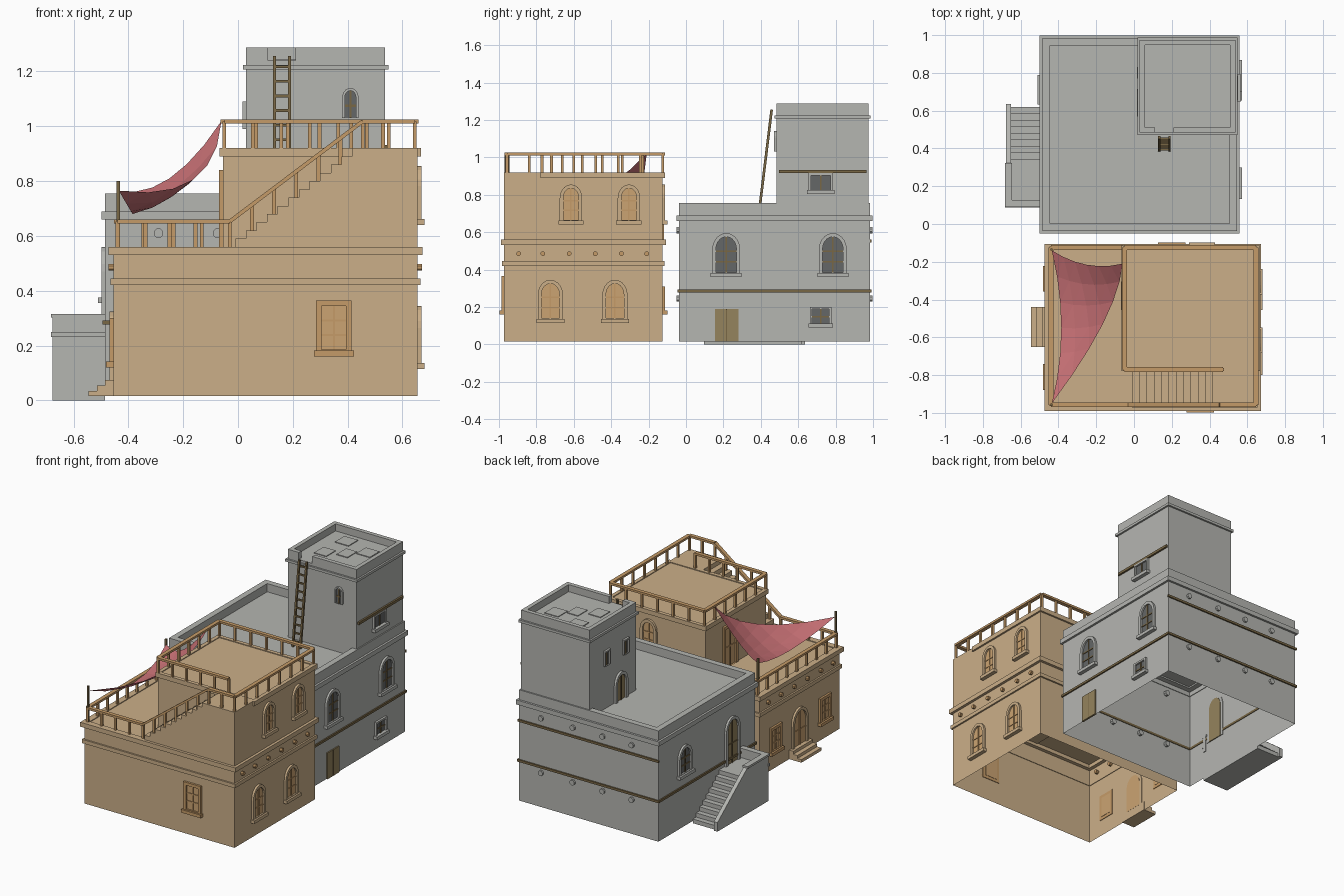
import bpy, bmesh, math
from mathutils import Matrix, Vector

if "Cube" in bpy.data.objects:
    bpy.data.objects.remove(bpy.data.objects["Cube"])

def mat(name, r, g, b):
    m = bpy.data.materials.new(name)
    m.diffuse_color = (r, g, b, 1)
    m.use_nodes = True
    m.node_tree.nodes["Principled BSDF"].inputs["Base Color"].default_value = m.diffuse_color
    return m

TAN = mat("tan_plaster", 0.60, 0.43, 0.25)
GRAY = mat("gray_plaster", 0.46, 0.465, 0.44)
ORANGE = mat("orange_wood", 0.56, 0.33, 0.14)
AMBER = mat("amber_panes", 0.60, 0.37, 0.17)
OLIVE = mat("dark_wood", 0.19, 0.135, 0.06)
DOOR = mat("door_wood", 0.30, 0.23, 0.11)
GLASS = mat("gray_glass", 0.13, 0.135, 0.135)
PINK = mat("pink_cloth", 0.58, 0.165, 0.18)
ID = Matrix.Identity(4)

def finish(name, material, bm, M=ID):
    bmesh.ops.recalc_face_normals(bm, faces=bm.faces)
    bm.transform(M)
    me = bpy.data.meshes.new(name)
    bm.to_mesh(me)
    bm.free()
    me.materials.append(material)
    ob = bpy.data.objects.new(name, me)
    bpy.context.collection.objects.link(ob)
    return ob

def prism(name, material, pts, d0, d1, M=ID, hole=None, open_bottom=False):
    """Outline extruded from d0 to d1; hole is an inner outline with as many points."""
    bm = bmesh.new()
    loops = [[[bm.verts.new((a, b, d)) for a, b in o] for d in (d0, d1)]
             for o in ([pts, hole] if hole else [pts])]
    n = len(pts)
    for lo, hi in loops:
        for i in range(n):
            j = (i + 1) % n
            bm.faces.new((lo[i], lo[j], hi[j], hi[i]))
    if hole:
        for k in (0, 1):
            a, b = loops[0][k], loops[1][k]
            for i in range(n):
                j = (i + 1) % n
                bm.faces.new((a[i], a[j], b[j], b[i]))
    else:
        bm.faces.new(loops[0][1])
        if not open_bottom:
            bm.faces.new(loops[0][0])
    return finish(name, material, bm, M)

def rect(a0, a1, b0, b1):
    return [(a0, b0), (a1, b0), (a1, b1), (a0, b1)]

def grow(r, d):
    return (r[0] - d, r[1] + d, r[2] - d, r[3] + d)

def band(name, material, r, out, z0, z1, t=0.0):
    prism(name, material, rect(*grow(r, out)), z0, z1, hole=rect(*grow(r, -t - 0.004)))

# Wall frames: local x runs along the wall, y is up, z points outward
ANGLE = {"front": 0, "right": 90, "back": 180, "left": -90}
def wall(face, plane):
    p = (0, plane, 0) if face in ("front", "back") else (plane, 0, 0)
    return (Matrix.Translation(p) @ Matrix.Rotation(math.radians(ANGLE[face]), 4, 'Z')
            @ Matrix.Rotation(math.radians(90), 4, 'X'))

def along(face, c):
    return -c if face in ("back", "left") else c

def outline(c, w, z0, z1, arched):
    if not arched:
        return rect(c - w / 2, c + w / 2, z0, z1)
    r, rise = w / 2, w * 0.6
    return [(c - r, z0), (c + r, z0)] + [
        (c + r * math.cos(math.pi * i / 10), z1 - rise + rise * math.sin(math.pi * i / 10))
        for i in range(11)]

def opening(name, face, plane, c, w, z0, z1, arched, trim, pane, bars, rows=3, sill=True, edge=0.02):
    M, c = wall(face, plane), along(face, c)
    b = 0 if not sill else edge
    inner = outline(c, w - 2 * edge, z0 + b, z1 - edge, arched)
    prism(name + "_surround", trim, outline(c, w, z0, z1, arched), -0.004, 0.014, M, hole=inner)
    prism(name + "_pane", pane, inner, -0.006, 0.003, M)
    h, iw = z1 - z0 - edge - b, w - 2 * edge
    prism(name + "_mullion", bars, rect(c - .004, c + .004, z0 + b, z1 - edge), 0, 0.008, M)
    for i in range(1, rows):
        z = z0 + b + h * i / rows * (0.9 if arched else 1)
        prism(name + "_bar", bars, rect(c - iw / 2, c + iw / 2, z - .004, z + .004), 0, 0.007, M)
    if sill:
        prism(name + "_sill", trim, rect(c - w / 2 - .008, c + w / 2 + .008, z0 - .005, z0 + .016), 0, 0.026, M)

def beam(name, material, p, q, w, h):
    p, q = Vector(p), Vector(q)
    d = (q - p).normalized()
    s = Vector((1, 0, 0)) if abs(d.z) > 0.95 else d.cross(Vector((0, 0, 1))).normalized()
    t = d.cross(s)
    M = Matrix.Translation(p) @ Matrix((s, t, d)).transposed().to_4x4()
    prism(name, material, rect(-w / 2, w / 2, -h / 2, h / 2), 0, (q - p).length, M)

def railing(name, p, q, n, h=0.098):
    p, q, up = Vector(p), Vector(q), Vector((0, 0, h))
    beam(name + "_handrail", ORANGE, p + up, q + up, 0.026, 0.014)
    for i in range(n + 1):
        a = p.lerp(q, i / n)
        beam(name + "_post", ORANGE, a, a + up, 0.014, 0.014)

def stud(name, material, face, plane, c, z, r, out):
    c = along(face, c)
    pts = [(c + r * math.cos(math.pi * (i + .5) / 4), z + r * math.sin(math.pi * (i + .5) / 4)) for i in range(8)]
    prism(name, material, pts, -0.02, out, wall(face, plane))

# ---- Tan house: walls, upper storey, stair block ----
T = (-0.455, 0.655, -0.972, -0.125)
U = (-0.055, 0.655, -0.765, -0.125)
prism("tan_lower_storey", TAN, rect(*T), 0.015, 0.555, open_bottom=True)
prism("tan_upper_storey", TAN, rect(*U), 0.55, 0.915, open_bottom=True)
band("tan_lower_band", TAN, T, 0.011, 0.42, 0.445)
band("tan_floor_cornice", TAN, T, 0.018, 0.53, 0.56, 0.02)
band("tan_roof_cornice", TAN, U, 0.012, 0.89, 0.92, 0.01)
n = 12
steps = [(-0.01, 0.55)]
for i in range(n):
    z = 0.56 + 0.36 * (i + 1) / n
    steps += [(-0.01 + 0.465 * i / n, z), (-0.01 + 0.465 * (i + 1) / n, z)]
steps += [(0.655, 0.92), (0.655, 0.55)]
prism("tan_stair_block", TAN, steps, 0, 0.207, wall("front", -0.765))

# Tan openings
opening("front_window", "front", -0.972, 0.35, 0.13, 0.165, 0.365, False, ORANGE, AMBER, ORANGE)
opening("back_window", "back", -0.125, 0.2, 0.13, 0.165, 0.31, False, ORANGE, AMBER, ORANGE)
for y in (-0.725, -0.38):
    opening("lower_arch_window", "right", 0.655, y, 0.135, 0.12, 0.345, True, TAN, AMBER, ORANGE)
for y in (-0.615, -0.305):
    opening("upper_arch_window", "right", 0.655, y, 0.12, 0.645, 0.855, True, TAN, AMBER, ORANGE)
opening("upper_back_window", "back", -0.125, 0.36, 0.12, 0.645, 0.855, True, TAN, AMBER, ORANGE)
opening("terrace_door", "left", -0.055, -0.38, 0.15, 0.56, 0.84, False, ORANGE, AMBER, ORANGE, 2, False)
for y in (-0.29, -0.81):
    opening("shutter_window", "left", -0.455, y, 0.12, 0.125, 0.3, False, ORANGE, AMBER, ORANGE)
opening("tan_door", "left", -0.455, -0.545, 0.165, 0.07, 0.325, True, TAN, AMBER, ORANGE, 2, False)
for i, d in enumerate((0.09, 0.06, 0.03)):
    prism("tan_door_step", TAN, rect(-0.455 - d, -0.45, -0.65, -0.44), 0.015 + i * .02, 0.035 + i * .02)
for y in (-0.895, -0.765, -0.625, -0.485, -0.345, -0.21):
    stud("beam_end_right", ORANGE, "right", 0.655, y, 0.485, 0.013, 0.017)
    stud("beam_end_left", ORANGE, "left", -0.455, y, 0.485, 0.013, 0.017)

# Railings
L, R, F, B = -0.44, 0.645, -0.957, -0.125
railing("terrace_left", (L, F, .555), (L, B, .555), 8)
railing("terrace_front", (L, F, .555), (-0.03, F, .555), 4)
railing("terrace_back", (L, B, .555), (-0.06, B, .555), 4)
railing("stair_rail", (-0.03, F, .555), (0.455, F, .92), 6)
railing("landing_front", (0.455, F, .92), (R, F, .92), 2)
railing("roof_right", (R, F, .92), (R, B, .92), 7)
railing("roof_back", (-0.05, B, .92), (R, B, .92), 6)
railing("roof_left", (-0.05, -0.77, .92), (-0.05, B, .92), 6)
railing("roof_stair_side", (-0.05, -0.77, .92), (0.47, -0.77, .92), 5)

# Shade sail: curved triangle with two poles
A, Bc, C = Vector((-0.06, -0.21, 1.02)), Vector((-0.435, -0.14, 0.765)), Vector((-0.435, -0.95, 0.765))
def ctrl(p, q, mid):
    return 2 * Vector(mid) - (p + q) / 2
AB, BC, CA = ctrl(A, Bc, (-.25, -.216, .81)), ctrl(Bc, C, (-.385, -.55, .68)), ctrl(C, A, (-.165, -.53, .805))
bm, N, g = bmesh.new(), 6, {}
for i in range(N + 1):
    for j in range(N + 1 - i):
        a, b = i / N, j / N
        c = 1 - a - b
        g[i, j] = bm.verts.new(A * a * a + Bc * b * b + C * c * c + 2 * (AB * a * b + BC * b * c + CA * c * a))
for i in range(N):
    for j in range(N - i):
        bm.faces.new((g[i, j], g[i + 1, j], g[i, j + 1]))
        if i + j < N - 1:
            bm.faces.new((g[i + 1, j], g[i + 1, j + 1], g[i, j + 1]))
finish("shade_sail", PINK, bm)
for y in (B - 0.01, F):
    beam("sail_pole", OLIVE, (-0.437, y, .555), (-0.437, y, 0.80), 0.012, 0.012)

# ---- Gray house: walls, parapet, tower ----
G = (-0.485, 0.545, -0.037, 0.984)
prism("gray_main", GRAY, rect(*G), 0.015, 0.70, open_bottom=True)
band("gray_parapet", GRAY, G, 0.0, 0.69, 0.755, 0.036)
band("gray_cornice", GRAY, G, 0.014, 0.66, 0.69)
band("wood_band_low", OLIVE, G, 0.009, 0.277, 0.292)
prism("wood_band_back", OLIVE, rect(-0.552, 0.492, 0.545, 0.56), 0, 0.009, wall("back", 0.984))
for face, plane in (("front", -0.037), ("back", 0.984)):
    for x in (-0.29, -0.075, 0.145, 0.38):
        for z in (0.61, 0.245):
            stud("gray_stud", GRAY, face, plane, x, z, 0.018, 0.013)
W = (0.03, 0.537, 0.484, 0.975)
prism("tower", GRAY, rect(*W), 0.69, 1.24, open_bottom=True)
band("tower_cornice", GRAY, W, 0.012, 1.207, 1.224)
x0, x1, y0, y1 = W
t = 0.028
prism("tower_parapet", GRAY, [(0.11, y0), (x0, y0), (x0, y1), (x1, y1), (x1, y0), (0.21, y0), (0.21, y0 + t),
      (x1 - t, y0 + t), (x1 - t, y1 - t), (x0 + t, y1 - t), (x0 + t, y0 + t), (0.11, y0 + t)], 1.22, 1.287)
prism("tower_wood_band", OLIVE, rect(0.497, 0.965, 0.915, 0.932), 0, 0.012, wall("right", 0.537))
for px, py, w in ((0.2, 0.86, .1), (0.3, 0.72, .08), (0.18, 0.66, .09), (0.4, 0.8, .1)):
    prism("roof_slab", GRAY, rect(px - w / 2, px + w / 2, py - .05, py + .05), 1.238, 1.245)

# Gray openings
for y in (0.215, 0.785):
    opening("gray_arch_window", "right", 0.545, y, 0.15, 0.365, 0.595, True, GRAY, GLASS, OLIVE)
opening("gray_small_window", "right", 0.545, 0.72, 0.115, 0.095, 0.2, False, GRAY, GLASS, OLIVE, 2, True, 0.012)
prism("side_door", DOOR, rect(0.155, 0.28, 0.015, 0.19), -0.005, 0.008, wall("right", 0.545))
prism("side_door_gap", OLIVE, rect(0.215, 0.22, 0.015, 0.19), 0, 0.0095, wall("right", 0.545))
opening("tower_side_window", "right", 0.537, 0.72, 0.13, 0.81, 0.915, False, GRAY, GLASS, OLIVE, 1, True, 0.012)
opening("tower_front_window", "front", 0.484, 0.41, 0.06, 1.03, 1.14, True, GRAY, GLASS, OLIVE, 2, False, 0.01)
opening("tower_door", "left", 0.03, 0.65, 0.13, 0.70, 0.89, True, GRAY, DOOR, OLIVE, 1, False)
for y in (0.8, 0.6):
    opening("tower_slit_window", "left", 0.03, y, 0.06, 0.99, 1.09, False, GRAY, GLASS, OLIVE, 1, False, 0.01)
opening("gray_left_window", "left", -0.485, 0.71, 0.14, 0.36, 0.56, True, GRAY, GLASS, OLIVE)
opening("gray_left_door", "left", -0.485, 0.21, 0.15, 0.25, 0.56, True, GRAY, DOOR, OLIVE, 2, False)

# Outside stair with landing and sloped side wall
n = 9
steps = [(-0.095, 0), (-0.095, 0.25)]
for i in range(n):
    z = 0.25 * (n - i) / n
    steps += [(-(0.31 + 0.31 * i / n), z), (-(0.31 + 0.31 * (i + 1) / n), z)]
steps += [(-0.62, 0)]
prism("gray_stair", GRAY, steps, 0, 0.17, wall("left", -0.485))
prism("gray_stair_wall", GRAY, [(-0.095, 0), (-0.095, 0.305), (-0.32, 0.305), (-0.635, 0.06), (-0.635, 0)],
      0.165, 0.192, wall("left", -0.485))
prism("landing_wall", GRAY, rect(-0.677, -0.48, 0.095, 0.122), 0.2, 0.305)
prism("landing_wall_cap", GRAY, rect(-0.683, -0.48, 0.09, 0.128), 0.302, 0.316)
prism("landing_side_cap", GRAY, rect(-0.683, -0.645, 0.09, 0.322), 0.302, 0.316)
prism("landing_band", GRAY, rect(-0.683, -0.48, 0.088, 0.1), 0.232, 0.25)

# Ladder to the tower roof
lo, hi = Vector((0, 0.39, 0.70)), Vector((0, 0.458, 1.255))
for x in (0.133, 0.188):
    o = Vector((x, 0, 0))
    beam("ladder_rail", OLIVE, lo + o, hi + o, 0.012, 0.014)
for i in range(10):
    p = lo.lerp(hi, (i + 0.7) / 10.4)
    beam("ladder_rung", OLIVE, p + Vector((0.133, 0, 0)), p + Vector((0.188, 0, 0)), 0.01, 0.01)
